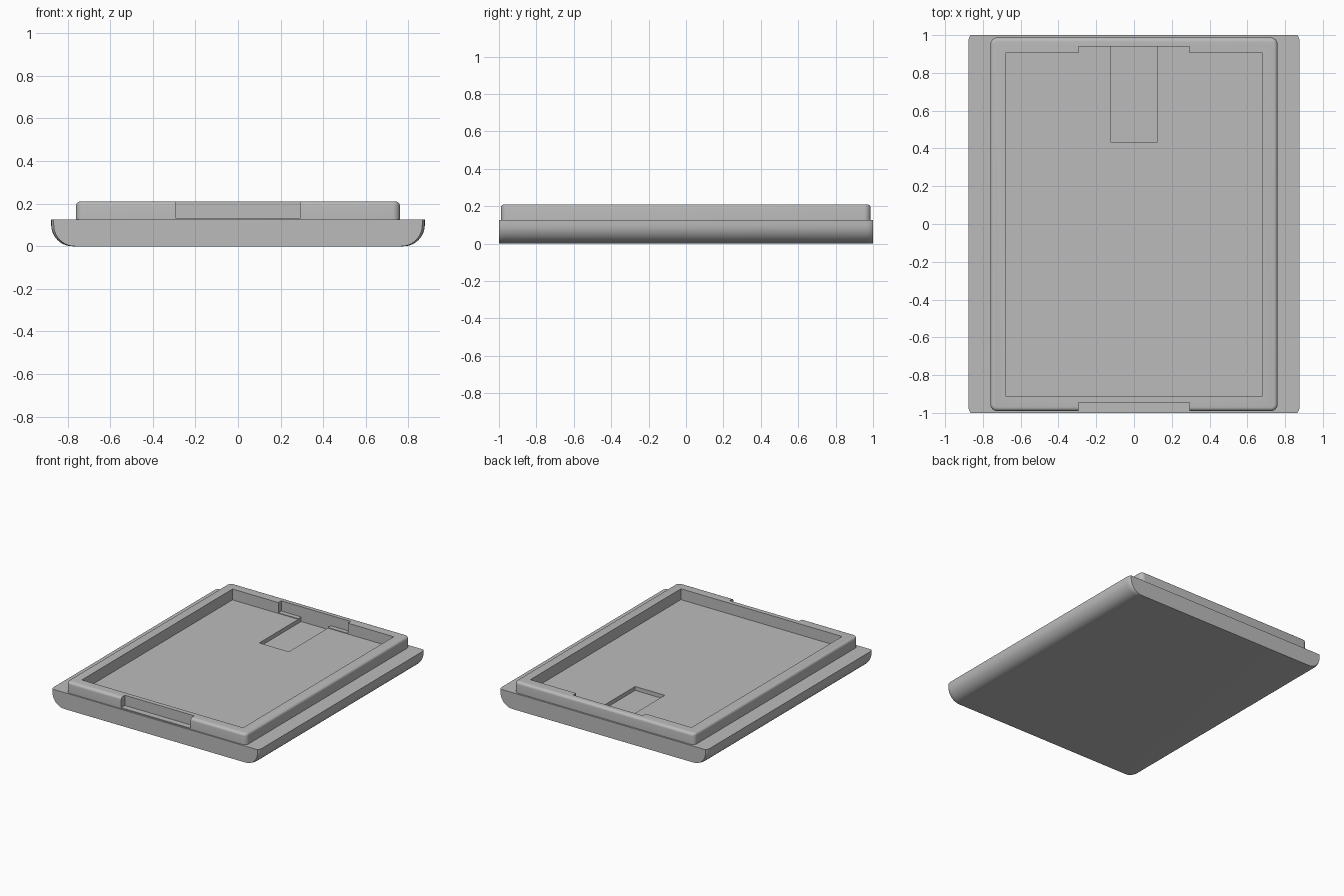
import bpy, bmesh, math

cube = bpy.data.objects.get("Cube")
if cube:
    bpy.data.objects.remove(cube, do_unlink=True)

grey = bpy.data.materials.new("plain grey")
grey.use_nodes = True
grey.diffuse_color = (0.5, 0.5, 0.5, 1)
grey.node_tree.nodes["Principled BSDF"].inputs["Base Color"].default_value = (0.5, 0.5, 0.5, 1)


def finish(name, bm):
    bmesh.ops.recalc_face_normals(bm, faces=bm.faces)
    mesh = bpy.data.meshes.new(name)
    bm.to_mesh(mesh)
    bm.free()
    mesh.materials.append(grey)
    obj = bpy.data.objects.new(name, mesh)
    bpy.context.collection.objects.link(obj)
    return obj


def box_mesh(x, y0, y1, z0, z1):
    """Box from -x to x, y0 to y1, z0 to z1."""
    bm = bmesh.new()
    bmesh.ops.create_cube(bm, size=1)
    for v in bm.verts:
        v.co = (2 * x * v.co.x, y1 if v.co.y > 0 else y0, z1 if v.co.z > 0 else z0)
    return bm


def combine(target, tool, operation):
    """Apply a boolean and discard the tool object."""
    mod = target.modifiers.new(operation, "BOOLEAN")
    mod.operation = operation
    mod.solver = "EXACT"
    mod.object = tool
    tool.hide_render = True
    bpy.context.view_layer.objects.active = target
    bpy.ops.object.modifier_apply(modifier=mod.name)
    bpy.data.objects.remove(tool, do_unlink=True)


# Base slab: rounded lower side edges, slightly drawn in at both ends
def base_section(half_width, radius=0.1, top=0.125, steps=10):
    arc = [(half_width - radius + radius * math.sin(a), radius - radius * math.cos(a))
           for a in (i * math.pi / 2 / steps for i in range(steps + 1))]
    right = arc + [(half_width, top)]
    return right + [(-x, z) for x, z in reversed(right)]


bm = bmesh.new()
end_steps = [(1.0, 0.865), (0.99, 0.871), (0.98, 0.875), (0.965, 0.877)]
sections = [(-y, w) for y, w in end_steps] + [(y, w) for y, w in reversed(end_steps)]
rings = [[bm.verts.new((x, y, z)) for x, z in base_section(w)] for y, w in sections]
for a, b in zip(rings, rings[1:]):
    for i in range(len(a)):
        j = (i + 1) % len(a)
        bm.faces.new((a[i], a[j], b[j], b[i]))
bm.faces.new(rings[0])
bm.faces.new(rings[-1])
tray = finish("tray", bm)

# Raised rim block: rounded upright corners and top edge
bm = box_mesh(0.76, -0.99, 0.987, 0.08, 0.21)
upright = [e for e in bm.edges if abs(e.verts[0].co.z - e.verts[1].co.z) > 0.01]
bmesh.ops.bevel(bm, geom=upright, offset=0.035, segments=6, profile=0.5, affect="EDGES")
top = [e for e in bm.edges if all(v.co.z > 0.2 for v in e.verts)]
bmesh.ops.bevel(bm, geom=top, offset=0.02, segments=5, profile=0.5, affect="EDGES")
combine(tray, finish("rim", bm), "UNION")

# Cut-outs: main pocket, front notch, back notch and floor slot
for name, size in {
    "pocket": (0.68, -0.91, 0.905, 0.127, 0.3),
    "front_notch": (0.293, -1.1, -0.945, 0.132, 0.3),
    "back_notch": (0.293, 0.8, 0.94, 0.132, 0.3),
    "floor_slot": (0.125, 0.435, 0.94, 0.097, 0.3),
}.items():
    combine(tray, finish(name, box_mesh(*size)), "DIFFERENCE")

# Smooth fillets, crisp edges
bpy.ops.object.select_all(action="DESELECT")
tray.select_set(True)
bpy.context.view_layer.objects.active = tray
bpy.ops.object.shade_smooth_by_angle(angle=math.radians(30))
